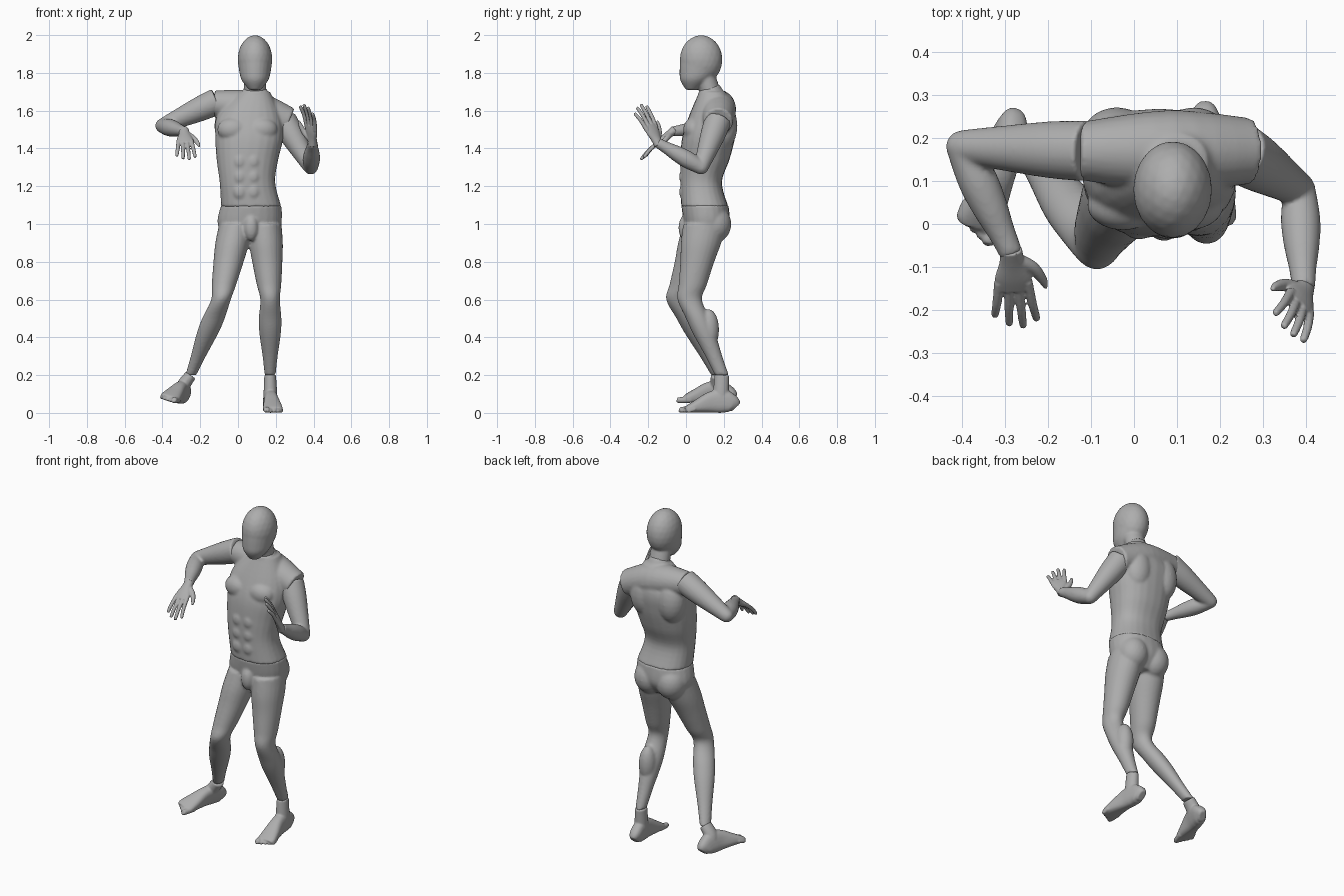
import bpy, bmesh, math
from mathutils import Vector, Matrix

default_cube = bpy.data.objects.get("Cube")
if default_cube:
    bpy.data.objects.remove(default_cube)

grey = bpy.data.materials.new("mannequin grey")
grey.use_nodes = True
colour = (.42, .42, .42, 1)
grey.diffuse_color = colour
grey.node_tree.nodes["Principled BSDF"].inputs["Base Color"].default_value = colour


def interpolate(sections, steps=5):
    """Catmull-Rom interpolation through every column of the sections."""
    result = []
    last = len(sections) - 1
    for i in range(last):
        before, start = sections[max(i - 1, 0)], sections[i]
        end, after = sections[i + 1], sections[min(i + 2, last)]
        for k in range(steps):
            t = k / steps
            result.append([
                b + t / 2 * (c - a + t * (2 * a - 5 * b + 4 * c - d + t * (3 * (b - c) + d - a)))
                for a, b, c, d in zip(before, start, end, after)])
    return result + [list(sections[last])]


def tube(bm, sections, side=(1, 0, 0), level=False, squareness=2, segments=24):
    """Loft sections of (x, y, z, width radius, depth radius) into a closed tube."""
    sections = interpolate(sections)
    centres = [Vector(section[:3]) for section in sections]
    last = len(sections) - 1
    rings = []
    for i, section in enumerate(sections):
        along = centres[min(i + 1, last)] - centres[max(i - 1, 0)]
        along = Vector((0, 0, 1)) if level else along.normalized()
        across = Vector(side)
        across = (across - along * across.dot(along)).normalized()
        deep = along.cross(across)
        width, depth = section[3], section[-1]
        ring = []
        for k in range(segments):
            angle = math.tau * k / segments
            c, s = math.cos(angle), math.sin(angle)
            c = math.copysign(abs(c) ** (2 / squareness), c)
            s = math.copysign(abs(s) ** (2 / squareness), s)
            ring.append(bm.verts.new(centres[i] + across * c * width + deep * s * depth))
        rings.append(ring)
    for low, high in zip(rings, rings[1:]):
        for k in range(segments):
            n = (k + 1) % segments
            bm.faces.new((low[k], low[n], high[n], high[k]))
    bm.faces.new(reversed(rings[0]))
    bm.faces.new(rings[-1])


def muscle(bm, centre, radii):
    matrix = Matrix.Translation(centre) @ Matrix.Diagonal((*radii, 1))
    bmesh.ops.create_icosphere(bm, subdivisions=3, radius=1, matrix=matrix)


def along_bone(start, end, profile):
    """Place a profile of (fraction, radii...) on the straight bone between two joints."""
    start, end = Vector(start), Vector(end)
    return [(*start.lerp(end, fraction), *radii) for fraction, *radii in profile]


def local_frame(origin, axis, side, up):
    """Return a function that turns (along, sideways, up, radii...) into world sections."""
    axis = Vector(axis).normalized()
    side = Vector(side)
    side = (side - axis * side.dot(axis)).normalized()
    normal = axis.cross(side)
    if normal.dot(Vector(up)) < 0:
        normal.negate()

    def place(sections):
        return [(*(Vector(origin) + axis * a + side * s + normal * n), *radii)
                for a, s, n, *radii in sections]
    return place, side


def finish(bm, name, voxel=.008, smoothing=4):
    """Fuse the overlapping volumes into one smooth skin."""
    bmesh.ops.recalc_face_normals(bm, faces=bm.faces)
    mesh = bpy.data.meshes.new(name)
    bm.to_mesh(mesh)
    bm.free()
    mesh.materials.append(grey)
    mesh.shade_smooth()
    obj = bpy.data.objects.new(name, mesh)
    bpy.context.collection.objects.link(obj)
    fuse = obj.modifiers.new("Fuse", "REMESH")
    fuse.mode = "VOXEL"
    fuse.voxel_size = voxel
    fuse.use_smooth_shade = True
    soften = obj.modifiers.new("Soften", "SMOOTH")
    soften.factor = .5
    soften.iterations = smoothing


# Head: cranium, tapering jaw and neck
bm = bmesh.new()
muscle(bm, (.09, .08, 1.87), (.092, .113, .13))
tube(bm, [(.09, .03, 1.71, .03, .03), (.09, .05, 1.76, .07, .08),
          (.09, .07, 1.81, .084, .104), (.09, .08, 1.87, .09, .112)], level=True)
tube(bm, [(.09, .1, 1.8, .06, .05), (.09, .14, 1.66, .06, .055)])
finish(bm, "head", voxel=.007)

# Torso: rib cage, shoulder girdle and neck base
bm = bmesh.new()
tube(bm, [(.07, .1, 1.09, .16, .125), (.05, .08, 1.22, .147, .11), (.05, .1, 1.34, .163, .13),
          (.06, .12, 1.46, .18, .14), (.06, .14, 1.57, .17, .125),
          (.09, .14, 1.7, .08, .07)], level=True, squareness=2.3)
tube(bm, [(-.13, .17, 1.64, .067), (.08, .17, 1.61, .095), (.27, .17, 1.54, .077)],
     side=(0, 1, 0))
tube(bm, [(.09, .16, 1.6, .09), (.09, .12, 1.72, .06)])

# Chest, shoulder blades and abdomen
for sign in (-1, 1):
    muscle(bm, (.05 + sign * .075, .045, 1.5), (.085, .06, .065))
    muscle(bm, (.05 + sign * .09, .195, 1.52), (.085, .077, .13))
    for z in (1.17, 1.25, 1.33):
        muscle(bm, (.046 + sign * .034, -.012, z), (.036, .024, .042))
finish(bm, "torso")

# Pelvis with buttocks and groin
bm = bmesh.new()
tube(bm, [(.07, .1, 1.1, .16, .125), (.06, .11, 1, .168, .12), (.06, .1, .92, .11, .08)],
     level=True, squareness=2.2)
for sign in (-1, 1):
    muscle(bm, (.063 + sign * .073, .15, 1), (.088, .09, .1))
muscle(bm, (.07, 0, .98), (.04, .04, .07))

# Legs: both share one thigh profile and one calf profile
thigh = [(0, .09, .115), (.25, .09, .107), (.5, .08, .09), (.8, .065, .075)]
calf = [(0, .052, .065), (.25, .06, .063), (.45, .057, .06), (.75, .04, .045), (1, .029, .037)]
right_ankle, left_ankle = (-.25, .17, .2), (.17, .19, .2)
for hip, knee, ankle in (((-.01, .1, 1), (-.09, -.04, .6), right_ankle),
                         ((.14, .1, 1), (.17, .02, .6), left_ankle)):
    tube(bm, along_bone(hip, knee, thigh) + along_bone(knee, ankle, calf), level=True)
muscle(bm, (.172, .12, .44), (.05, .055, .11))
finish(bm, "hips_and_legs")


def build_foot(name, ankle, heel, forward, inward, up):
    place, side = local_frame(heel, forward, inward, up)
    bm = bmesh.new()
    # Every section rests on the sole, so its height is also its depth radius
    outline = [(0, .03, .02), (.02, .047, .034), (.07, .062, .037), (.13, .057, .038),
               (.2, .037, .048), (.25, .022, .052), (.27, .015, .044)]
    tube(bm, place([(a, 0, height, width, height) for a, height, width in outline]),
         side, squareness=2.6)
    tube(bm, [(*ankle, .031, .039)] + place([(.08, 0, .1, .036, .042), (.08, 0, .05, .034, .04)]))
    for i in range(5):
        sideways = .037 - .02 * i
        radius = .011 if i else .016
        tip = .3 - .009 * i
        tube(bm, place([(.22, sideways, .022, radius), (tip - .01, sideways, radius, radius),
                        (tip, sideways, radius, radius / 2)]), side, segments=12)
    finish(bm, name, voxel=.005)


build_foot("right_foot", right_ankle, heel=(-.295, .25, .045), forward=(-.28, -.95, .06),
           inward=(1, 0, -.3), up=(.4, 0, 1))
build_foot("left_foot", left_ankle, heel=(.165, .265, 0), forward=(.08, -1, 0),
           inward=(-1, 0, 0), up=(0, 0, 1))


def build_arm(name, shoulder, elbow, wrist):
    bm = bmesh.new()
    upper_arm = [(0, .071), (.3, .066), (.65, .053), (1, .039)]
    forearm = [(0, .038), (.3, .046), (.55, .042), (.8, .032), (1, .027)]
    tube(bm, along_bone(shoulder, elbow, upper_arm), side=(0, 1, 0))
    tube(bm, along_bone(elbow, wrist, forearm))
    muscle(bm, elbow, (.038, .038, .038))
    finish(bm, name, voxel=.007)


def build_hand(name, wrist, axis, thumb_side, palm):
    place, side = local_frame(wrist, axis, thumb_side, palm)
    bm = bmesh.new()
    tube(bm, place([(-.015, 0, 0, .025, .024), (.025, 0, 0, .03, .02),
                    (.07, 0, 0, .043, .017), (.105, 0, 0, .04, .012)]), side)
    # Four spread fingers, slightly curled towards the palm
    for i, length in enumerate((.1, .118, .11, .085)):
        sideways = .033 - .022 * i
        tip = .1 + length
        tube(bm, place([(.08, sideways, 0, .012),
                        (.1 + length / 2, sideways * 1.25, .004, .0105),
                        (tip, sideways * 1.45, .016, .009),
                        (tip + .008, sideways * 1.5, .018, .004)]), side, segments=12)
    # Thumb
    tube(bm, place([(.02, .012, .003, .017), (.05, .047, .01, .015),
                    (.09, .068, .015, .011), (.115, .074, .017, .005)]), side, segments=12)
    finish(bm, name, voxel=.0035, smoothing=3)


# Right arm raised sideways with a hanging hand, left arm bent with an upright hand
right_wrist, left_wrist = (-.285, -.07, 1.49), (.395, -.15, 1.43)
build_arm("right_arm", shoulder=(-.11, .17, 1.65), elbow=(-.4, .18, 1.52), wrist=right_wrist)
build_arm("left_arm", shoulder=(.24, .17, 1.55), elbow=(.385, .08, 1.3), wrist=left_wrist)
build_hand("right_hand", right_wrist, axis=(.05, -.8, -.6), thumb_side=(1, 0, 0),
           palm=(0, .6, -.8))
build_hand("left_hand", left_wrist, axis=(-.1, -.4, .9), thumb_side=(-.6, .8, 0),
           palm=(-.8, -.6, 0))
